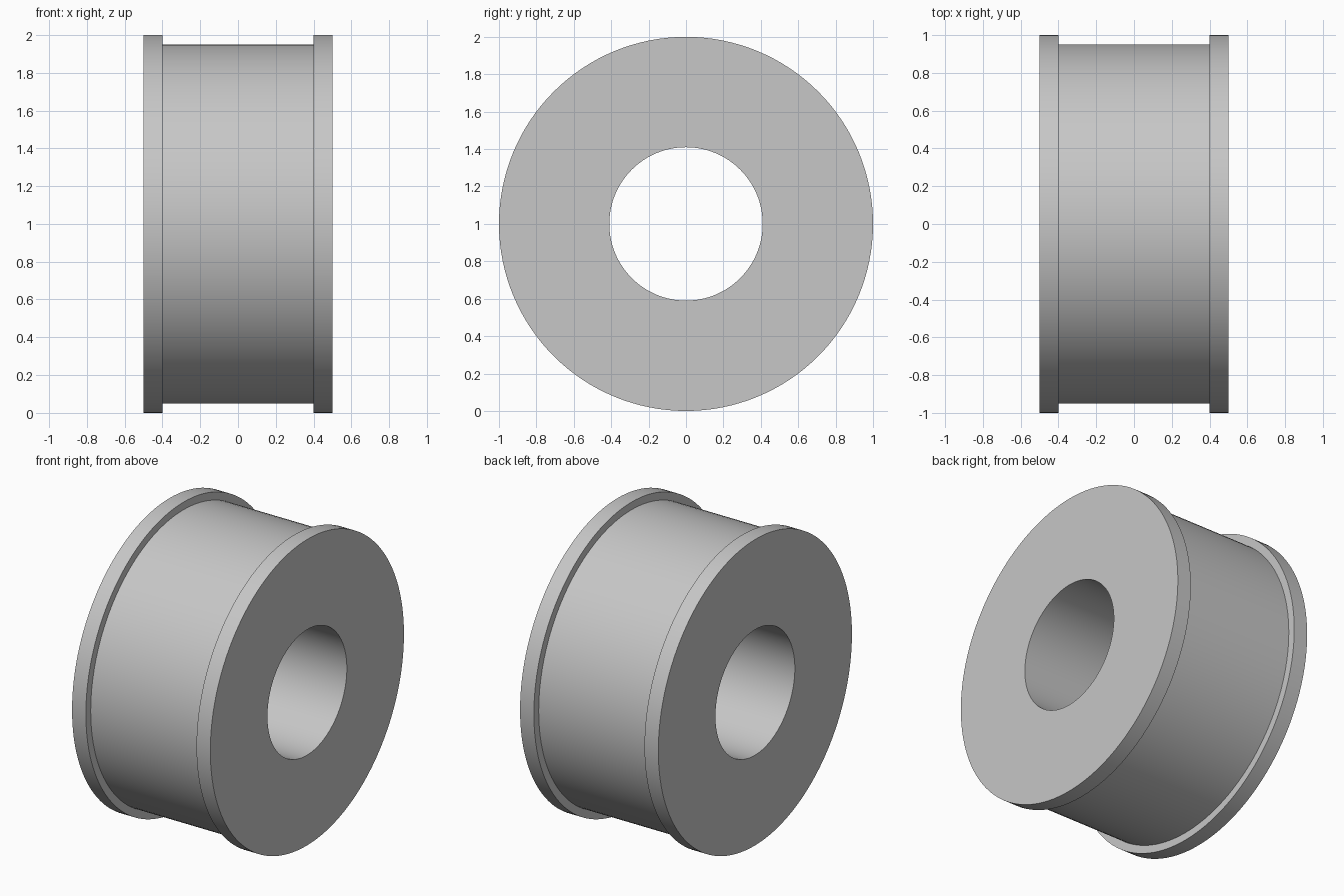
import bpy
import bmesh
import math
from mathutils import Vector

cube = bpy.data.objects.get("Cube")
if cube:
    bpy.data.objects.remove(cube, do_unlink=True)

HALF_WIDTH, GROOVE_HALF = 0.5, 0.4
RIM_R, GROOVE_R, BORE_R = 1.0, 0.95, 0.41
SEGMENTS = 128

# Single plain grey material
grey = bpy.data.materials.new("plain_grey")
grey.use_nodes = True
colour = (0.57, 0.57, 0.57, 1.0)
grey.diffuse_color = colour
grey.node_tree.nodes["Principled BSDF"].inputs["Base Color"].default_value = colour

# Closed cross-section as (x, radius): bore, flange, groove, flange
half = [(HALF_WIDTH, BORE_R), (HALF_WIDTH, RIM_R),
        (GROOVE_HALF, RIM_R), (GROOVE_HALF, GROOVE_R)]
profile = half + [(-x, r) for x, r in reversed(half)]

# Revolve the section around the x axis
bm = bmesh.new()
rings = []
for x, r in profile:
    ring = []
    for i in range(SEGMENTS):
        a = math.tau * i / SEGMENTS
        ring.append(bm.verts.new(Vector((x, r * math.cos(a), 1 + r * math.sin(a)))))
    rings.append(ring)
for ring, after in zip(rings, rings[1:] + rings[:1]):
    for i in range(SEGMENTS):
        j = (i + 1) % SEGMENTS
        bm.faces.new((ring[i], ring[j], after[j], after[i]))
bmesh.ops.recalc_face_normals(bm, faces=bm.faces)

mesh = bpy.data.meshes.new("flanged_roller")
bm.to_mesh(mesh)
bm.free()
mesh.materials.append(grey)
roller = bpy.data.objects.new("flanged_roller", mesh)
bpy.context.collection.objects.link(roller)

# Smooth round walls, sharp rims
bpy.ops.object.select_all(action="DESELECT")
roller.select_set(True)
bpy.context.view_layer.objects.active = roller
bpy.ops.object.shade_smooth_by_angle(angle=math.radians(30))
